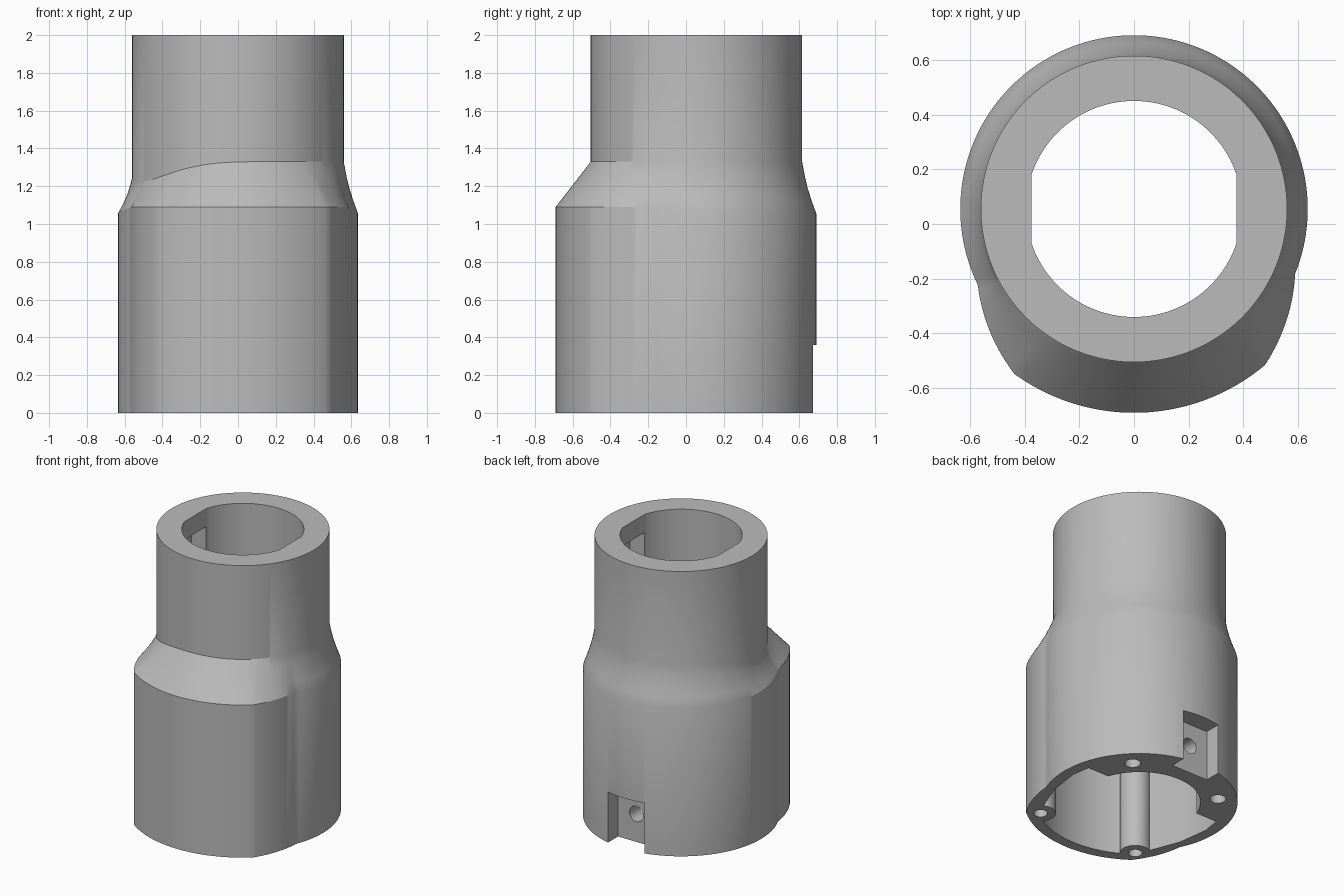
import bpy, bmesh
from math import sin, cos, radians, pi, sqrt

if "Cube" in bpy.data.objects:
    bpy.data.objects.remove(bpy.data.objects["Cube"])

AXIS_Y = 0.055          # centre line of the sleeve
R_TOP, R_BODY, R_BULGE = 0.56, 0.635, 0.745

grey = bpy.data.materials.new("plain_grey")
grey.use_nodes = True
grey.diffuse_color = (0.5, 0.5, 0.5, 1)
grey.node_tree.nodes["Principled BSDF"].inputs["Base Color"].default_value = (0.5, 0.5, 0.5, 1)


def loft(name, rings):
    """Closed solid through rings of (x, y, z) points, relative to the axis."""
    bm = bmesh.new()
    loops = [[bm.verts.new((x, y + AXIS_Y, z)) for x, y, z in ring] for ring in rings]
    n = len(loops[0])
    for low, high in zip(loops, loops[1:]):
        for i in range(n):
            j = (i + 1) % n
            bm.faces.new((low[i], low[j], high[j], high[i]))
    bm.faces.new(loops[0][::-1])
    bm.faces.new(loops[-1])
    bmesh.ops.recalc_face_normals(bm, faces=bm.faces)
    mesh = bpy.data.meshes.new(name)
    bm.to_mesh(mesh)
    bm.free()
    mesh.materials.append(grey)
    obj = bpy.data.objects.new(name, mesh)
    bpy.context.collection.objects.link(obj)
    return obj


def prism(name, outline, z0, z1):
    return loft(name, [[(x, y, z) for x, y in outline] for z in (z0, z1)])


def box(name, x0, x1, y0, y1, z0, z1):
    return prism(name, [(x0, y0), (x1, y0), (x1, y1), (x0, y1)], z0, z1)


def circle(r, cx=0, cy=0, n=32):
    return [(cx + r * cos(2 * pi * i / n), cy + r * sin(2 * pi * i / n)) for i in range(n)]


def cut(target, cutter):
    """Subtract the cutter for good, then remove it."""
    mod = target.modifiers.new("cut", "BOOLEAN")
    mod.operation, mod.solver, mod.object = "DIFFERENCE", "EXACT", cutter
    bpy.context.view_layer.objects.active = target
    bpy.ops.object.modifier_apply(modifier=mod.name)
    bpy.data.objects.remove(cutter)


# Outer shell: round body with a raised front, narrowing to a round neck
def body_radius(deg):
    if 234 <= deg <= 310:
        return R_BULGE
    if 206 < deg < 234:
        t = (deg - 206) / 28
    elif 310 < deg < 338:
        t = (338 - deg) / 28
    else:
        t = 0
    return R_BODY + (R_BULGE - R_BODY) * t


def shell_ring(level):
    """Level 0 is the shoulder's lower edge and 1 is its upper edge."""
    ring = []
    for deg in range(0, 360, 2):
        a = radians(deg)
        front = max(0, -sin(a))
        low = 1.055 + 0.035 * min(1, 2 * front)
        high = 1.33 - 0.11 * max(0, cos(a - radians(200))) ** 4
        ease = level + 0.12 * (1 - front) * sin(pi * level)
        r = body_radius(deg) * (1 - ease) + R_TOP * ease
        ring.append((r * cos(a), r * sin(a), low + (high - low) * level))
    return ring


def flat_ring(radius, z):
    return [(radius(d) * cos(radians(d)), radius(d) * sin(radians(d)), z) for d in range(0, 360, 2)]


shell = loft("sleeve_body",
             [flat_ring(body_radius, 0)]
             + [shell_ring(k / 4) for k in range(5)]
             + [flat_ring(lambda d: R_TOP, 2)])

# Front chamber, closing in under the neck, with a screw post in each corner
arc = [(0.67 * cos(radians(d)), 0.67 * sin(radians(d))) for d in range(232, 309, 4)]
side = [(0.53, -0.22), (0.56, 0), (0.54, 0.13)]
outline = arc + side + [(-x, y) for x, y in reversed(side)]
chamber = loft("chamber_cutter", [
    [(x * s, y * s, z) for x, y in outline]
    for s, z in ((1, -0.1), (1, 1.0), (0.7, 1.2))])
for sx in (-1, 1):
    cut(chamber, prism("post", circle(0.1, sx * 0.4, -0.52), -0.2, 1.3))
cut(shell, chamber)

# Through bore with two flats
half = 0.375
bore = [(max(-half, min(half, x)), y) for x, y in circle(0.395, n=120)
        if abs(x) < half]
corner = sqrt(0.395 ** 2 - half ** 2)
right = [p for p in bore if p[1] > 0] + [(-half, corner), (-half, -corner)]
left = [p for p in bore if p[1] < 0] + [(half, -corner), (half, corner)]
cut(shell, prism("bore_cutter", right + left, -0.1, 2.1))

# Side slots behind the flats
for sx in (-1, 1):
    x0, x1 = sorted((sx * 0.3, sx * 0.49))
    cut(shell, box("slot_cutter", x0, x1, -0.12, 0.12, 0.9, 1.87))

# Rear notch with a cross screw hole
cut(shell, box("notch_cutter", -0.145, 0.145, 0.505, 0.9, -0.1, 0.36))
hole = prism("cross_hole", circle(0.055, 0, 0.2, 24), -0.7, -0.2)
for v in hole.data.vertices:
    x, y, z = v.co
    v.co = (x, -z + AXIS_Y, y - AXIS_Y)
hole.data.flip_normals()
bm = bmesh.new()
bm.from_mesh(hole.data)
bmesh.ops.recalc_face_normals(bm, faces=bm.faces)
bm.to_mesh(hole.data)
bm.free()
cut(shell, hole)

# Screw holes in the bottom rim and in the posts
for sx in (-1, 1):
    cut(shell, prism("rim_hole", circle(0.052, sx * 0.36, 0.36), -0.1, 0.5))
    cut(shell, prism("post_hole", circle(0.045, sx * 0.4, -0.52), -0.1, 0.5))

bpy.ops.object.select_all(action="DESELECT")
shell.select_set(True)
bpy.context.view_layer.objects.active = shell
bpy.ops.object.shade_smooth_by_angle(angle=radians(25))
